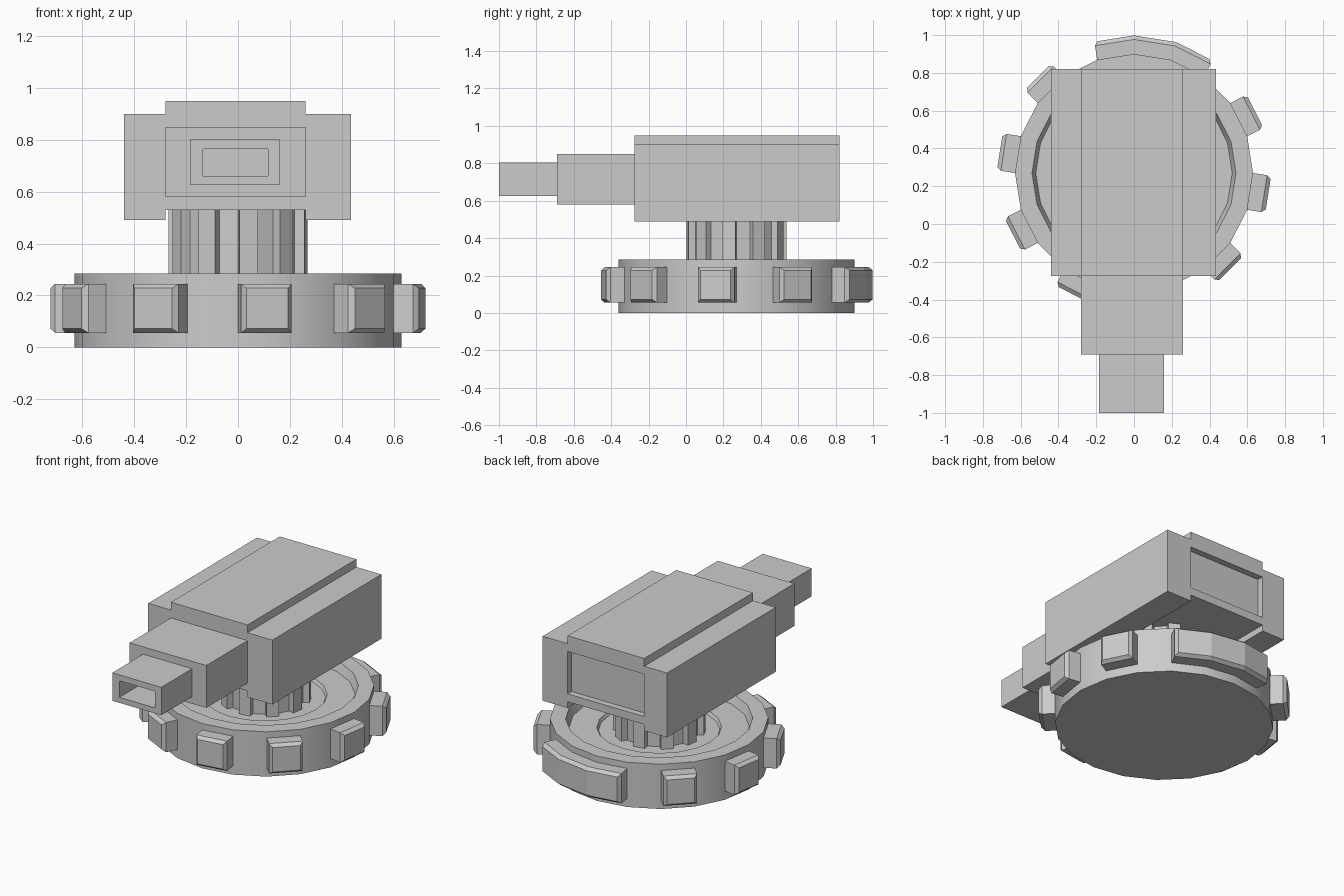
import bpy
import bmesh
from math import cos, sin, radians
from mathutils import Vector

if "Cube" in bpy.data.objects:
    bpy.data.objects.remove(bpy.data.objects["Cube"], do_unlink=True)

SIDES = 20
STEP = 360 / SIDES
CENTRE_Y = 0.27

grey = bpy.data.materials.new("plain_grey")
grey.use_nodes = True
GREY = (0.6, 0.6, 0.6, 1)
grey.diffuse_color = GREY
grey.node_tree.nodes["Principled BSDF"].inputs["Base Color"].default_value = GREY


def finish(name, bm, smooth=False):
    bmesh.ops.recalc_face_normals(bm, faces=bm.faces)
    mesh = bpy.data.meshes.new(name)
    bm.to_mesh(mesh)
    bm.free()
    mesh.materials.append(grey)
    obj = bpy.data.objects.new(name, mesh)
    bpy.context.collection.objects.link(obj)
    bpy.ops.object.select_all(action="DESELECT")
    obj.select_set(True)
    bpy.context.view_layer.objects.active = obj
    if smooth:
        bpy.ops.object.shade_smooth_by_angle(angle=radians(30))
    return obj


def polar(angle, radius):
    a = radians(angle)
    return Vector((radius * cos(a), radius * sin(a) + CENTRE_Y, 0))


def direction(angle):
    return Vector((cos(radians(angle)), sin(radians(angle)), 0))


def prism(name, points, offset):
    """Extrude a closed outline along an offset."""
    bm = bmesh.new()
    face = bm.faces.new([bm.verts.new(p) for p in points])
    new = bmesh.ops.extrude_face_region(bm, geom=[face])["geom"]
    bmesh.ops.translate(bm, verts=[v for v in new if isinstance(v, bmesh.types.BMVert)], vec=offset)
    return finish(name, bm)


def box(name, x0, x1, y0, y1, z0, z1):
    corners = [(x0, y0, z0), (x1, y0, z0), (x1, y0, z1), (x0, y0, z1)]
    return prism(name, corners, (0, y1 - y0, 0))


def cut(target, *bounds):
    """Subtract a box from a part."""
    cutter = box("cutter", *bounds)
    cutter.hide_render = True
    mod = target.modifiers.new("recess", "BOOLEAN")
    mod.operation = "DIFFERENCE"
    mod.solver = "EXACT"
    mod.object = cutter
    bpy.context.view_layer.objects.active = target
    bpy.ops.object.modifier_apply(modifier=mod.name)
    bpy.data.objects.remove(cutter, do_unlink=True)


def lathe(name, profile):
    """Revolve radius/height pairs and cap both ends."""
    bm = bmesh.new()
    rings = []
    for r, z in profile:
        rings.append([bm.verts.new(polar(i * STEP, r) + Vector((0, 0, z))) for i in range(SIDES)])
    for low, high in zip(rings, rings[1:]):
        for i in range(SIDES):
            j = (i + 1) % SIDES
            bm.faces.new((low[i], low[j], high[j], high[i]))
    bm.faces.new(rings[0])
    bm.faces.new(rings[-1])
    return finish(name, bm, True)


def lug(name, start, segments):
    """Chamfered block raised from neighbouring sides of the base."""
    bm = bmesh.new()
    rows = []
    for depth, inset in ((-0.01, 0), (0.076, 0), (0.097, 0.017)):
        low, high = [], []
        for i in range(segments + 1):
            angle = start + i * STEP
            p = polar(angle, 0.63)
            if i in (0, segments):
                side = 1 if i == 0 else -1
                normal = angle + side * STEP / 2
                p += direction(normal) * depth + direction(normal + 90) * side * inset
            else:
                p += direction(angle) * depth / cos(radians(STEP / 2))
            low.append(bm.verts.new(p + Vector((0, 0, 0.055 + inset))))
            high.append(bm.verts.new(p + Vector((0, 0, 0.245 - inset))))
        rows.append((low, high))
    for (la, ha), (lb, hb) in zip(rows, rows[1:]):
        for i in range(segments):
            bm.faces.new((la[i], la[i + 1], lb[i + 1], lb[i]))
            bm.faces.new((ha[i], ha[i + 1], hb[i + 1], hb[i]))
        for e in (0, segments):
            bm.faces.new((la[e], lb[e], hb[e], ha[e]))
    for low, high in (rows[0], rows[-1]):
        for i in range(segments):
            bm.faces.new((low[i], low[i + 1], high[i + 1], high[i]))
    return finish(name, bm)


# Round base with a stepped dish in its top
lathe("base", [(0.63, 0), (0.63, 0.285), (0.54, 0.285), (0.52, 0.23), (0.36, 0.23), (0.35, 0.21)])

# Eight single lugs and one wide lug at the back
for n in range(8):
    lug(f"lug_{n + 1}", 126 + n * 2 * STEP, 1)
lug("back_lug", 54, 3)

# Toothed pedestal: every second side is pushed outwards
outline = []
for i in range(0, SIDES, 2):
    a, b = polar(i * STEP, 0.23), polar((i + 1) * STEP, 0.23)
    # teeth line up with the single lugs
    a, b = polar((i + 1) * STEP, 0.23), polar((i + 2) * STEP, 0.23)
    push = direction((i + 1.5) * STEP) * 0.038
    outline += [a, a + push, b + push, b]
prism("pedestal", [p + Vector((0, 0, 0.2)) for p in outline], (0, 0, 0.33))

# Main body with raised top and channel underneath
section = [(-0.44, 0.49), (-0.28, 0.49), (-0.28, 0.53), (0.26, 0.53), (0.26, 0.49), (0.435, 0.49),
           (0.435, 0.9), (0.26, 0.9), (0.26, 0.95), (-0.28, 0.95), (-0.28, 0.9), (-0.44, 0.9)]
body = prism("body", [(x, -0.275, z) for x, z in section], (0, 1.095, 0))
cut(body, -0.28, 0.26, 0.78, 0.9, 0.58, 0.85)

# Stepped barrel with a hollow muzzle
box("barrel", -0.28, 0.26, -0.69, -0.27, 0.58, 0.85)
muzzle = box("muzzle", -0.185, 0.16, -1, -0.69, 0.625, 0.803)
cut(muzzle, -0.135, 0.115, -1.1, -0.72, 0.66, 0.765)
